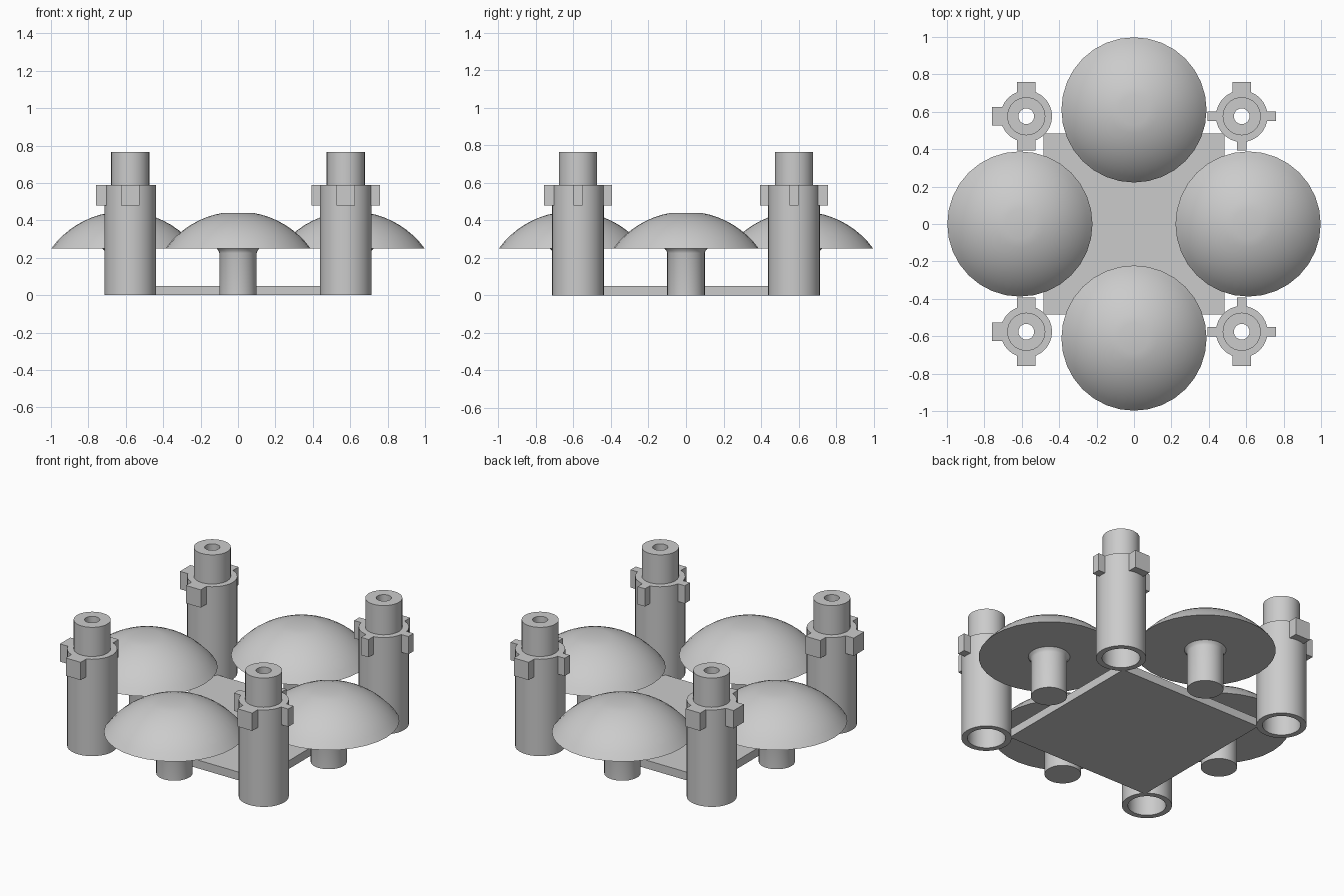
import bpy, bmesh, math
from mathutils import Matrix

cube = bpy.data.objects.get("Cube")
if cube:
    bpy.data.objects.remove(cube)

grey = bpy.data.materials.new("plain_grey")
grey.use_nodes = True
GREY = (0.6, 0.6, 0.6, 1)
grey.diffuse_color = GREY
grey.node_tree.nodes["Principled BSDF"].inputs["Base Color"].default_value = GREY


def finish(bm, name, smooth=None):
    bmesh.ops.recalc_face_normals(bm, faces=bm.faces)
    mesh = bpy.data.meshes.new(name)
    bm.to_mesh(mesh)
    bm.free()
    mesh.materials.append(grey)
    obj = bpy.data.objects.new(name, mesh)
    bpy.context.collection.objects.link(obj)
    if smooth:
        bpy.ops.object.select_all(action='DESELECT')
        obj.select_set(True)
        bpy.context.view_layer.objects.active = obj
        bpy.ops.object.shade_smooth_by_angle(angle=math.radians(smooth))
    return obj


def lathe(name, profile, x, y, closed=False, steps=32):
    """Revolve an (r, z) profile about a vertical axis at x, y."""
    bm = bmesh.new()
    verts = [bm.verts.new((r, 0, z)) for r, z in profile]
    pairs = list(zip(verts, verts[1:]))
    if closed:
        pairs.append((verts[-1], verts[0]))
    edges = [bm.edges.new(p) for p in pairs]
    bmesh.ops.spin(bm, geom=verts + edges, cent=(0, 0, 0), axis=(0, 0, 1),
                   angle=math.tau, steps=steps)
    bmesh.ops.remove_doubles(bm, verts=bm.verts, dist=1e-4)
    bmesh.ops.translate(bm, verts=bm.verts, vec=(x, y, 0))
    return finish(bm, name, 30)


def box(name, lo, hi):
    bm = bmesh.new()
    size = [b - a for a, b in zip(lo, hi)]
    mid = [(a + b) / 2 for a, b in zip(lo, hi)]
    bmesh.ops.create_cube(bm, size=1, matrix=Matrix.Translation(mid) @ Matrix.Diagonal((*size, 1)))
    return finish(bm, name)


# Base plate
box("base_plate", (-0.485, -0.485, 0), (0.485, 0.485, 0.05))

# Domes on stems
RIM, RIM_Z, CENTRE_Z, RADIUS = 0.388, 0.25, -0.034, 0.481
start, end = math.asin(RIM / RADIUS), math.asin(0.08 / RADIUS)
dome = [(0, RIM_Z), (RIM, RIM_Z)]
for i in range(1, 9):
    a = start + (end - start) * i / 8
    dome.append((RADIUS * math.sin(a), CENTRE_Z + RADIUS * math.cos(a)))
dome.append((0, 0.44))
stem = [(0, 0), (0.1, 0), (0.1, 0.225), (0.104, 0.238), (0.115, RIM_Z), (0, RIM_Z)]
for side, x, y in (("front", 0, -1), ("back", 0, 1), ("left", 1, 0), ("right", -1, 0)):
    lathe(side + "_dome", dome, x * 0.61, y * 0.61)
    lathe(side + "_stem", stem, x * 0.61, y * 0.61)

# Corner posts: socket below, narrow bore through, peg on top
post = [(0.138, 0), (0.138, 0.588), (0.102, 0.588), (0.102, 0.765),
        (0.042, 0.765), (0.042, 0.18), (0.105, 0.18), (0.105, 0)]
POST, REACH = 0.576, 0.182
for sx in (-1, 1):
    for sy in (-1, 1):
        name = ("back" if sy > 0 else "front") + ("_left" if sx > 0 else "_right")
        x, y = sx * POST, sy * POST
        lathe(name + "_post", post, x, y, closed=True)
        # Tabs around the collar: (direction, half width)
        if sx < 0:
            tabs = [(-1, 0, 0.05), (0, 1, 0.05), (0, -1, 0.05)]
        else:
            tabs = [(-1, 0, 0.025), (1, 0, 0.025), (0, sy, 0.05), (0, -sy, 0.025)]
        for i, (dx, dy, w) in enumerate(tabs):
            ends = [(x + dx * d + s * w * abs(dy), y + dy * d + s * w * abs(dx))
                    for d, s in ((0.115, -1), (REACH, 1))]
            lo = [min(p[k] for p in ends) for k in (0, 1)] + [0.48]
            hi = [max(p[k] for p in ends) for k in (0, 1)] + [0.588]
            box(f"{name}_tab_{i + 1}", lo, hi)
